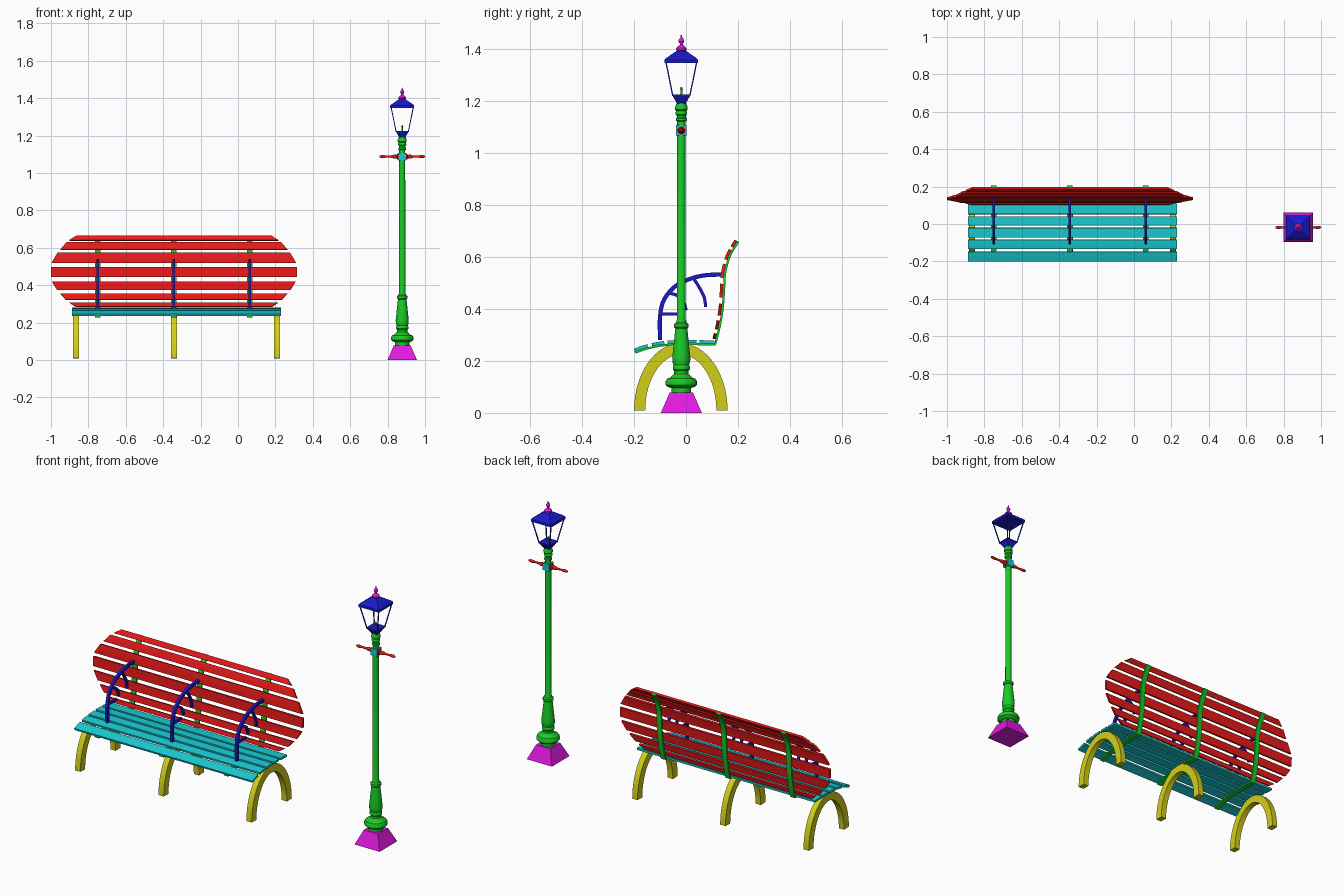
import bpy, math
from mathutils import Vector

if "Cube" in bpy.data.objects:
    bpy.data.objects.remove(bpy.data.objects["Cube"])

COLORS = {"red": (.8, .01, .01, 1), "green": (.01, .6, .02, 1), "blue": (.01, .01, .6, 1),
          "cyan": (.01, .6, .65, 1), "yellow": (.65, .62, .01, 1), "magenta": (.75, .01, .75, 1)}
MATS = {}
for n, c in COLORS.items():
    MATS[n] = bpy.data.materials.new(n)
    MATS[n].diffuse_color = c


def make(name, verts, faces, color, smooth=False):
    me = bpy.data.meshes.new(name)
    me.from_pydata(verts, [], faces)
    me.materials.append(MATS[color])
    ob = bpy.data.objects.new(name, me)
    bpy.context.collection.objects.link(ob)
    bpy.context.view_layer.objects.active = ob
    ob.select_set(True)
    bpy.ops.object.mode_set(mode='EDIT')
    bpy.ops.mesh.select_all(action='SELECT')
    bpy.ops.mesh.normals_make_consistent(inside=False)
    bpy.ops.object.mode_set(mode='OBJECT')
    if smooth:
        bpy.ops.object.shade_smooth_by_angle(angle=math.radians(35))
    ob.select_set(False)
    return ob


def curve(pts, n=6):
    """Catmull-Rom through (y, z) points"""
    p = [Vector(q) for q in pts]
    p = [2 * p[0] - p[1]] + p + [2 * p[-1] - p[-2]]
    out = []
    for i in range(1, len(p) - 2):
        a, b, c, d = p[i - 1:i + 3]
        for k in range(n):
            t = k / n
            out.append(.5 * (2 * b + (c - a) * t + (2 * a - 5 * b + 4 * c - d) * t * t
                             + (3 * b - a - 3 * c + d) * t ** 3))
    return out + [p[-2]]


def at(path, v, axis):
    for a, b in zip(path, path[1:]):
        if v <= b[axis]:
            break
    return a.lerp(b, (v - a[axis]) / (b[axis] - a[axis]))


def ribbon(name, path, cx, half, t0, t1, color):
    """Solid strip along a (y, z) path, thickness from t0 to t1 left of the path"""
    n, verts, faces = len(path), [], []
    for i, p in enumerate(path):
        d = (path[min(i + 1, n - 1)] - path[max(i - 1, 0)]).normalized()
        nor = Vector((-d.y, d.x))
        h = half(p) if callable(half) else half
        for s, t in ((-1, t0), (1, t0), (1, t1), (-1, t1)):
            q = p + nor * t
            verts.append((cx + s * h, q.x, q.y))
    for i in range(n - 1):
        for k in range(4):
            m = (k + 1) % 4
            faces.append((4 * i + k, 4 * i + m, 4 * i + 4 + m, 4 * i + 4 + k))
    faces += [(3, 2, 1, 0), tuple(range(4 * n - 4, 4 * n))]
    return make(name, verts, faces, color, True)


def lathe(name, prof, loc, color, sides=24, rot=0, along_x=False):
    """Revolve (radius, height) pairs"""
    verts, faces, n = [], [], len(prof)
    for r, h in prof:
        for k in range(sides):
            a = rot + 2 * math.pi * k / sides
            v = (r * math.cos(a), r * math.sin(a), h)
            v = (v[2], v[0], v[1]) if along_x else v
            verts.append(tuple(v[j] + loc[j] for j in range(3)))
    for i in range(n - 1):
        for k in range(sides):
            m = (k + 1) % sides
            faces.append((i * sides + k, i * sides + m, (i + 1) * sides + m, (i + 1) * sides + k))
    faces += [tuple(range(sides))[::-1], tuple(range((n - 1) * sides, n * sides))]
    return make(name, verts, faces, color, sides > 4)


def square(name, prof, loc, color):
    return lathe(name, [(h * math.sqrt(2), z) for h, z in prof], loc, color, 4, math.pi / 4)


# bench: shared side profile of seat and back
BX = -.343
seat = curve([(-.197, .236), (-.146, .253), (-.08, .265), (.015, .269), (.11, .266)])
back = curve([(.112, .277), (.125, .33), (.137, .4), (.143, .48), (.147, .54), (.165, .605), (.198, .662)])

for i, (y0, y1) in enumerate([(-.197, -.146), (-.13, -.083), (-.071, -.02), (-.007, .041), (.052, .11)]):
    ribbon(f"seat_slat_{i}", [at(seat, y0 + (y1 - y0) * k / 4, 0) for k in range(5)],
           -.329, .559, 0, .012, "cyan")

ENDS = [Vector(p) for p in ((0, .658), (.027, .658), (.05, .653), (.1, .622), (.156, .572), (.2, .505))]
slats = [(.283, .305), (.32, .355), (.374, .42), (.444, .497), (.519, .572), (.588, .626), (.636, .661)]
for i, (z0, z1) in enumerate(slats):
    ribbon(f"back_slat_{i}", [at(back, z0 + (z1 - z0) * k / 4, 1) for k in range(5)],
           BX, lambda p: at(ENDS, abs(p.y - .471), 0).y, 0, .012, "red")

# arch legs
arch = [Vector((-.02 - .18 * math.cos(math.pi * k / 32), .01 + .258 * math.sin(math.pi * k / 32)))
        for k in range(33)]
for i, x in enumerate((-.866, BX, .209)):
    ribbon(f"arch_leg_{i}", arch, x, .0165, -.043, 0, "yellow")

# support straps and armrests
rail = curve([(-.1, .28), (-.1, .37), (-.085, .435), (-.042, .487), (.015, .516), (.075, .53), (.14, .533)])
struts = [[Vector((-.1, .38)), Vector((-.02, .381))],
          curve([(-.065, .462), (-.035, .452), (-.01, .428), (.001, .395)]),
          curve([(.028, .52), (.053, .48), (.07, .445), (.076, .408)])]
for i, x in enumerate((-.75, BX, .063)):
    ribbon(f"support_strap_{i}", seat + back, x, .015, -.008, 0, "green")
    ribbon(f"armrest_{i}", rail, x, .0075, -.008, .008, "blue")
    for j, s in enumerate(struts):
        ribbon(f"armrest_strut_{i}_{j}", s, x, .0065, -.006, .006, "blue")

# lamp post
LX, LY = .878, -.018
L = (LX, LY, 0)
square("lamp_base", [(.079, 0), (.045, .078)], L, "magenta")
lathe("lamp_post", [(.038, .077), (.038, .096), (.052, .1), (.06, .108), (.06, .122), (.054, .132), (.042, .136),
                    (.033, .146), (.028, .15), (.028, .162), (.033, .168), (.033, .178), (.03, .184), (.034, .196),
                    (.035, .212), (.031, .25), (.023, .325), (.028, .33), (.028, .342), (.02, .348),
                    (.017, .36), (.016, 1.122), (.021, 1.126), (.021, 1.134), (.017, 1.138), (.018, 1.146),
                    (.022, 1.15), (.022, 1.158), (.019, 1.163), (.024, 1.168), (.024, 1.178), (.018, 1.194)], L, "green")

# cross bar with collar
square("bar_collar", [(.02, 1.068), (.02, 1.108)], L, "cyan")
half = [(.016, .02), (.016, .026), (.009, .03), (.011, .042), (.006, .06), (.0055, .085), (.008, .098),
        (.008, .112), (.004, .122)]
lathe("cross_bar", [(r, -h) for r, h in reversed(half)] + half, (LX, LY, 1.088), "red", 16, 0, True)

# lantern
square("lantern_bottom", [(.016, 1.19), (.033, 1.22), (.036, 1.22), (.036, 1.226)], L, "blue")
lathe("burner", [(.007, 1.22), (.004, 1.228), (.004, 1.245), (.006, 1.248), (.002, 1.256)], L, "green", 12)
for i, (sx, sy) in enumerate(((-1, -1), (1, -1), (1, 1), (-1, 1))):
    verts = [(LX + sx * h + dx, LY + sy * h + dy, z) for h, z in ((.033, 1.222), (.059, 1.35))
             for dx, dy in ((-.0025, -.0025), (.0025, -.0025), (.0025, .0025), (-.0025, .0025))]
    make(f"lantern_bar_{i}", verts, [(3, 2, 1, 0), (4, 5, 6, 7)] +
         [(k, (k + 1) % 4, 4 + (k + 1) % 4, 4 + k) for k in range(4)], "blue")
square("lantern_roof", [(.064, 1.347), (.064, 1.36), (.058, 1.367), (.02, 1.393)], L, "blue")
lathe("finial", [(.013, 1.39), (.02, 1.398), (.02, 1.405), (.013, 1.412), (.006, 1.417), (.006, 1.422),
                 (.011, 1.43), (.01, 1.438), (.004, 1.445), (.002, 1.456)], L, "magenta")

for m in bpy.data.materials:
    if m.users and not m.is_grease_pencil:
        m.use_nodes = True
        m.node_tree.nodes["Principled BSDF"].inputs["Base Color"].default_value = m.diffuse_color
